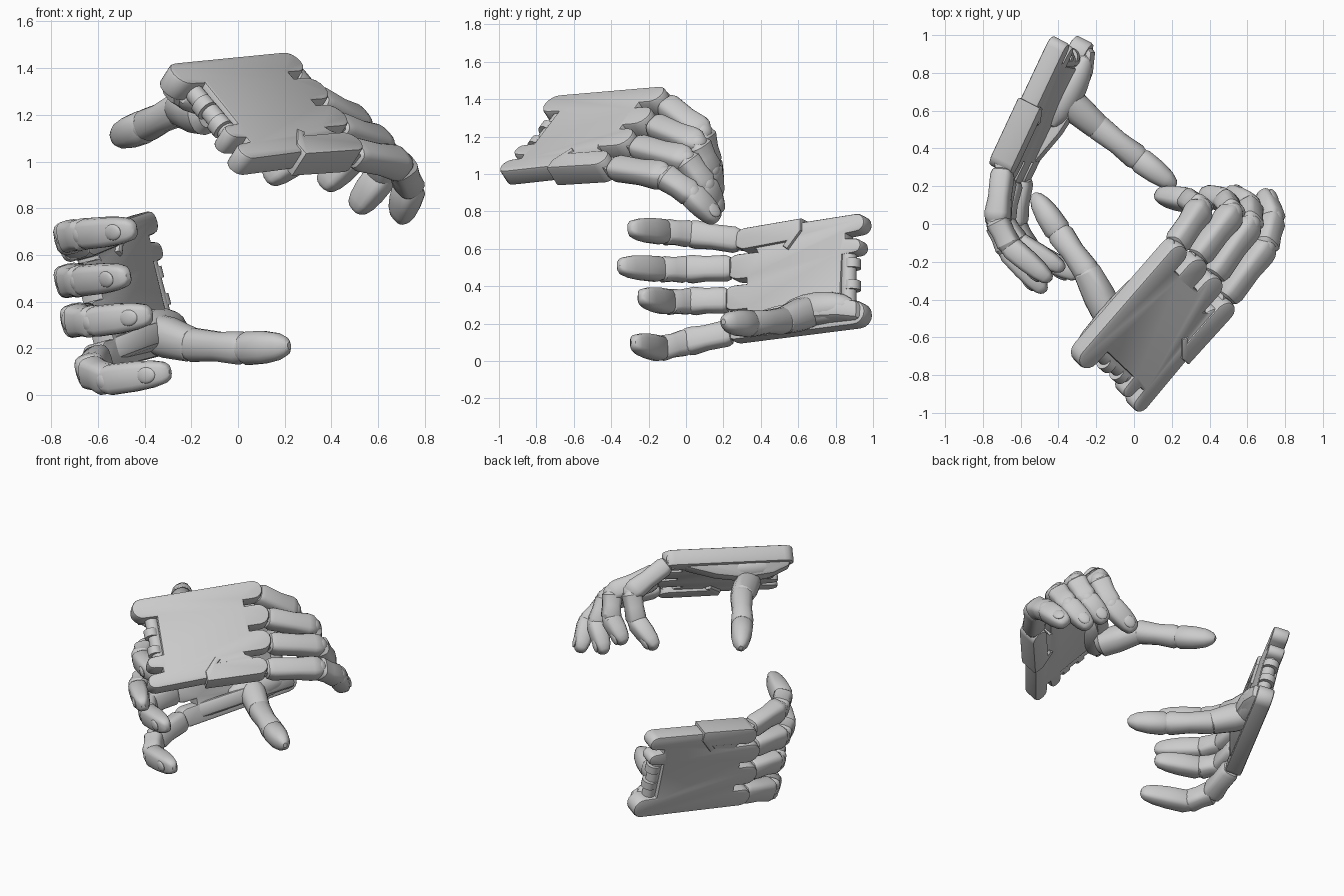
import bpy, bmesh
from math import sin, cos, pi, copysign
from mathutils import Vector as V, Matrix

if "Cube" in bpy.data.objects:
    bpy.data.objects.remove(bpy.data.objects["Cube"])


def finish(name, bm):
    bmesh.ops.recalc_face_normals(bm, faces=bm.faces[:])
    me = bpy.data.meshes.new(name)
    bm.to_mesh(me)
    bm.free()
    ob = bpy.data.objects.new(name, me)
    bpy.context.collection.objects.link(ob)
    bpy.ops.object.select_all(action='DESELECT')
    ob.select_set(True)
    bpy.context.view_layer.objects.active = ob
    bpy.ops.object.shade_smooth_by_angle(angle=0.55)
    return ob


# lofted rounded-box segment from a to b; profile rows are (fraction, half width, half height)
def bone(name, a, b, side, profile, power=0.62, sides=16):
    t = (b - a).normalized()
    s = (side - t * side.dot(t)).normalized()
    up = s.cross(t)
    bm = bmesh.new()
    rings = []
    for f, w, h in profile:
        c = a + (b - a) * f
        ring = []
        for i in range(sides):
            ang = 2 * pi * i / sides
            x, y = (copysign(abs(q) ** power, q) for q in (cos(ang), sin(ang)))
            ring.append(bm.verts.new(c + s * w * x + up * h * y))
        rings.append(ring)
    for r0, r1 in zip(rings, rings[1:]):
        for i in range(sides):
            j = (i + 1) % sides
            bm.faces.new((r0[i], r0[j], r1[j], r1[i]))
    bm.faces.new(rings[0])
    bm.faces.new(rings[-1])
    return finish(name, bm)


# ellipsoid given by its centre and three half axes
def ellipsoid(name, c, ax, ay, az):
    bm = bmesh.new()
    m = Matrix((ax, ay, az)).transposed().to_4x4()
    bmesh.ops.create_uvsphere(bm, u_segments=16, v_segments=10, radius=1,
                              matrix=Matrix.Translation(c) @ m)
    return finish(name, bm)


# outline extruded between two depths with softened rims
def prism(name, outline, place, lo, hi, soft=0.012):
    bm = bmesh.new()
    bot = [bm.verts.new(place(a, b, lo)) for a, b in outline]
    top = [bm.verts.new(place(a, b, hi)) for a, b in outline]
    caps = [bm.faces.new(bot), bm.faces.new(top)]
    n = len(outline)
    for i in range(n):
        j = (i + 1) % n
        bm.faces.new((bot[i], bot[j], top[j], top[i]))
    bmesh.ops.recalc_face_normals(bm, faces=bm.faces[:])
    rims = [e for f in caps for e in f.edges]
    bmesh.ops.bevel(bm, geom=rims, offset=soft, segments=2, profile=0.5, affect='EDGES')
    return finish(name, bm)


def lobe(u, v, r, d):
    return [(u + d * r * sin(pi * i / 8), v - d * r * cos(pi * i / 8)) for i in range(9)]


# back plate outline: finger lobes at one end, wrist prongs at the other
PLATE = []
for u, v, r in ((.37, -.25, .062), (.375, -.08, .07), (.355, .09, .07), (.24, .23, .055)):
    PLATE += [(.24 if v > .2 else .30, v - r)] * (v > -.2) + lobe(u, v, r, 1)
    PLATE += [(.30, v + r)] * (v < .0) + [(.24, v + r)] * (.0 < v < .2)
PLATE += lobe(-.35, .26, .05, -1) + [(-.29, .205), (-.29, .18)]
PLATE += lobe(-.34, .135, .04, -1) + [(-.27, .09), (-.26, -.165)] + lobe(-.34, -.235, .068, -1)
PINKY_BLOCK = [(-.03, .25), (.05, .16), (.08, .185), (.06, .205), (.31, .205)]
PINKY_BLOCK += lobe(.31, .265, .058, 1)[1:] + [(-.03, .318)]
FLANK = [(-.36, -.015), (.33, -.015), (.34, -.06), (.28, -.115), (.1, -.165), (-.08, -.19),
         (-.27, -.17), (-.37, -.13), (-.395, -.07)]

PROXIMAL = [(.08, .04, .036), (.11, .058, .05), (.2, .068, .06), (.6, .065, .058),
            (.88, .073, .067), (.98, .069, .062), (1.06, .05, .045)]
MIDDLE = [(-.06, .052, .046), (.08, .07, .062), (.5, .063, .057), (.88, .068, .061),
          (1.08, .052, .046)]
DISTAL = [(-.08, .052, .046), (.06, .067, .06), (.45, .065, .057), (.72, .058, .049),
          (.9, .046, .037), (.97, .032, .024), (1.0, .015, .012)]
THUMB = [
    [(-.15, .05, .05), (0, .085, .08), (.4, .088, .082), (1, .073, .07), (1.12, .05, .05)],
    [(-.1, .06, .06), (.05, .073, .07), (.5, .064, .062), (.9, .071, .07), (1.08, .05, .05)],
    [(-.08, .055, .055), (.06, .073, .069), (.45, .07, .064), (.75, .058, .051), (.93, .038, .032),
     (1, .015, .013)]]
KNUCKLES = [('index', .38, -.255), ('middle', .40, -.08), ('ring', .38, .095), ('pinky', .33, .265)]


def build_hand(label, C, u, v, n, fold, fingers, thumb):
    C, u, v, n = V(C), V(u).normalized(), V(v).normalized(), V(n).normalized()
    P = lambda a, b, c: C + u * a + v * b + n * c

    # palm shell; the little-finger block folds slightly inwards
    prism(label + '_back_plate', PLATE, P, -.105, 0, .014)
    prism(label + '_pinky_block', PINKY_BLOCK,
          lambda a, b, c: P(a, b - fold * (a + .1), c), -.125, .01)
    prism(label + '_thumb_flank', FLANK, lambda a, c, b: P(a, b - c * .3, c), -.31, -.21, .025)
    ellipsoid(label + '_thumb_mound', P(-.13, -.195, -.11), u * .22, v * .09, n * .08)

    # wrist joint in the gap between the prongs
    rod = [(0, .042, .042), (1, .042, .042)]
    bone(label + '_wrist_pin', P(-.29, -.2, -.06), P(-.29, .12, -.06), u, rod, 1)
    for b in (-.1, .02):
        bone(label + '_wrist_knob', P(-.31, b, -.055), P(-.31, b + .05, -.055), u,
             [(0, .045, .05), (1, .045, .05)], 1)

    # fingers
    for (fname, ku, kv), pts in zip(KNUCKLES, fingers):
        nm = label + '_' + fname
        a = P(ku, kv - fold * .4 * (fname == 'pinky'), -.06)
        b, c, d = (V(p) for p in pts)
        bone(nm + '_knuckle_pin', a - v * .045, a + v * .045, u,
             [(0, .038, .038), (1, .038, .038)], 1)
        bone(nm + '_neck', a - u * .08, a.lerp(b, .25), v, [(0, .03, .03), (1, .03, .03)], 1)
        bone(nm + '_proximal', a, b, v, PROXIMAL)
        bone(nm + '_middle', b, c, v, MIDDLE)
        bone(nm + '_tip', c, d, v, DISTAL)
        for q in (b, c):
            ellipsoid(nm + '_joint', q, u * .057, v * .06, n * .057)
        # nail on the back of the fingertip
        t = (d - c).normalized()
        s = (v - t * v.dot(t)).normalized()
        up = s.cross(t)
        if up.dot(n + u) < 0:
            up = -up
        ellipsoid(nm + '_nail', c.lerp(d, .68) + up * .046, t * .045, s * .035, up * .013)

    # thumb
    pts = [V(p) for p in thumb]
    for i, part in enumerate(('base', 'middle', 'tip')):
        bone(label + '_thumb_' + part, pts[i], pts[i + 1], v, THUMB[i], .85)
    for q, r in ((pts[1], .068), (pts[2], .064)):
        ellipsoid(label + '_thumb_joint', q, u * r, v * r, n * r)


build_hand('upper_hand', (.1275, -.568, 1.242),
           (.662, .746, .056), (.566, -.48, -.669), (.472, -.475, .74), 0,
           [[(.355, .085, 1.22), (.29, .125, 1.05), (.12, .15, .92)],
            [(.52, .06, 1.16), (.485, .125, 1.02), (.36, .155, .89)],
            [(.615, .0, 1.075), (.615, .10, .94), (.50, .17, .79)],
            [(.695, -.12, .99), (.735, .03, .89), (.69, .17, .75)]],
           [(-.14, -.47, 1.2), (-.25, -.25, 1.225), (-.40, -.04, 1.15), (-.53, .16, 1.1)])

build_hand('lower_hand', (-.54, .637, .43),
           (-.43, -.89, -.1), (-.25, .01, .97), (-.86, .44, -.23), .07,
           [[(-.635, .0, .10), (-.555, -.14, .065), (-.29, -.28, .10)],
            [(-.70, .02, .32), (-.615, -.1, .315), (-.37, -.24, .345)],
            [(-.725, .0, .49), (-.665, -.14, .49), (-.47, -.36, .51)],
            [(-.725, .02, .68), (-.655, -.12, .69), (-.44, -.3, .71)]],
           [(-.36, .66, .265), (-.2, .52, .215), (.03, .34, .2), (.22, .2, .21)])
